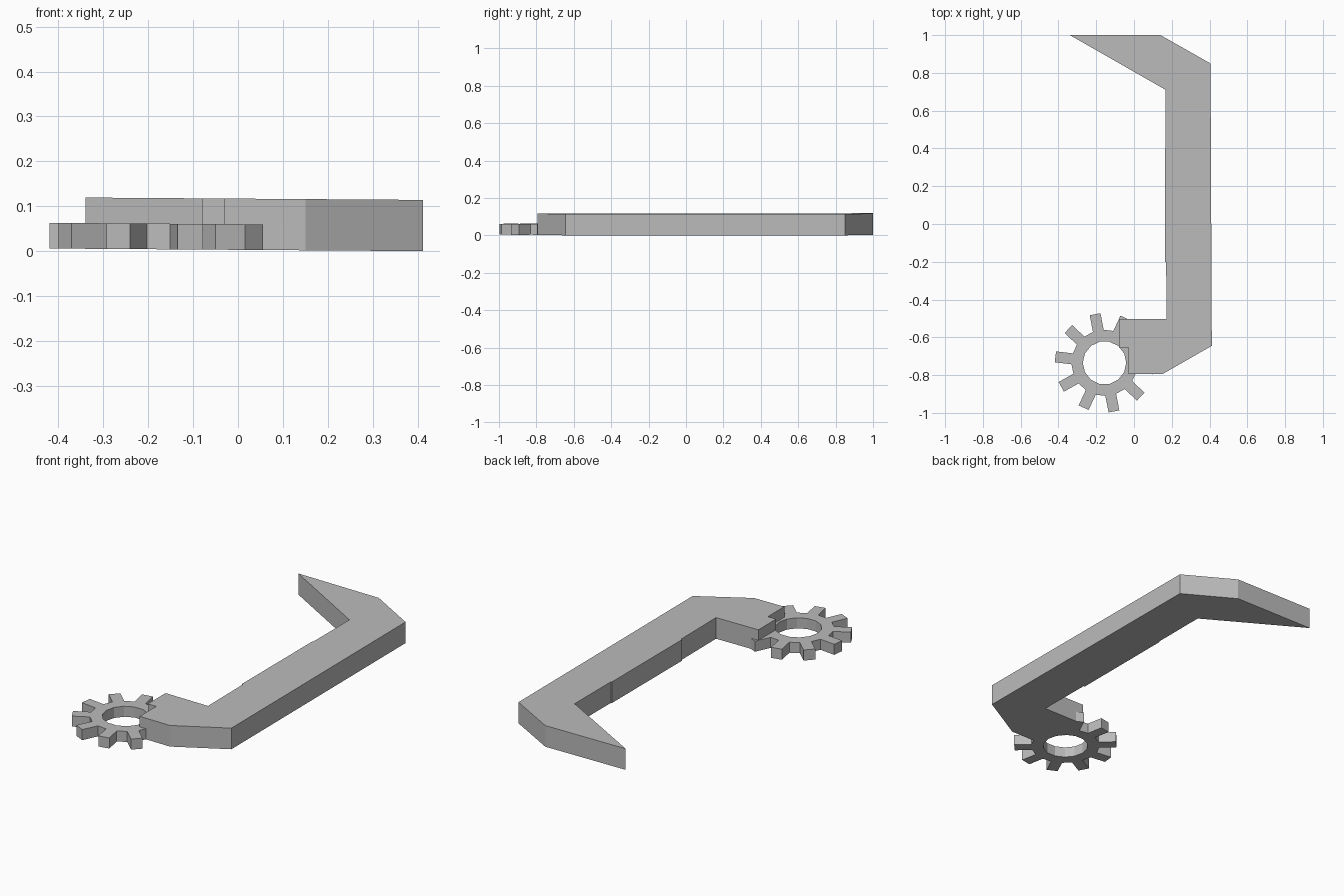
import bpy
import bmesh
from math import cos, sin, tau, radians, sqrt
from mathutils import Vector

cube = bpy.data.objects.get("Cube")
if cube:
    bpy.data.objects.remove(cube, do_unlink=True)

grey = bpy.data.materials.new("plain grey")
grey.use_nodes = True
COLOUR = (0.5, 0.5, 0.5, 1)
grey.diffuse_color = COLOUR
grey.node_tree.nodes["Principled BSDF"].inputs["Base Color"].default_value = COLOUR


def plate(name, outline, height, hole=None):
    """Extrude a flat outline, optionally with a hole, and lean it slightly sideways."""
    bm = bmesh.new()
    edges = []
    for loop in filter(None, (outline, hole)):
        verts = [bm.verts.new((x, y, 0)) for x, y in loop]
        edges += [bm.edges.new((v, verts[i - 1])) for i, v in enumerate(verts)]
    bmesh.ops.triangle_fill(bm, edges=edges, use_beauty=True, normal=Vector((0, 0, 1)))
    bmesh.ops.dissolve_limit(bm, angle_limit=0.001, verts=bm.verts, edges=bm.edges)
    top = bmesh.ops.extrude_face_region(bm, geom=bm.faces[:])["geom"]
    for v in top:
        if isinstance(v, bmesh.types.BMVert):
            v.co.z = height
    bmesh.ops.recalc_face_normals(bm, faces=bm.faces)
    for v in bm.verts:
        v.co.z += 0.003 - 0.007 * v.co.x
    mesh = bpy.data.meshes.new(name)
    bm.to_mesh(mesh)
    bm.free()
    mesh.materials.append(grey)
    obj = bpy.data.objects.new(name, mesh)
    bpy.context.collection.objects.link(obj)
    return obj


# Long bar with a pointed hook at the back and a stepped arm at the front
bar = [(-0.34, 1), (0.14, 1), (0.405, 0.85), (0.412, -0.645), (0.15, -0.795),
       (-0.03, -0.795), (-0.03, -0.655), (-0.08, -0.655), (-0.08, -0.503),
       (0.173, -0.503), (0.17, -0.2), (0.163, -0.2), (0.163, 0.4),
       (0.168, 0.4), (0.168, 0.71)]
plate("hooked_bar", bar, 0.114)

# Gear ring with straight-sided teeth
TEETH, ROOT, TIP, HALF = 10, 0.175, 0.262, 0.029
centre = Vector((-0.156, -0.735))
gear = []
for i in range(TEETH):
    a = radians(101) + tau * i / TEETH
    out, side = Vector((cos(a), sin(a))), Vector((-sin(a), cos(a)))
    root = sqrt(ROOT ** 2 - HALF ** 2)
    for r, s in ((root, -HALF), (TIP, -HALF), (TIP, HALF), (root, HALF)):
        gear.append(centre + out * r + side * s)
SIDES = 14
hole = [centre + 0.115 * Vector((cos(tau * i / SIDES), sin(tau * i / SIDES)))
        for i in range(SIDES)]
plate("gear", gear, 0.057, hole)
